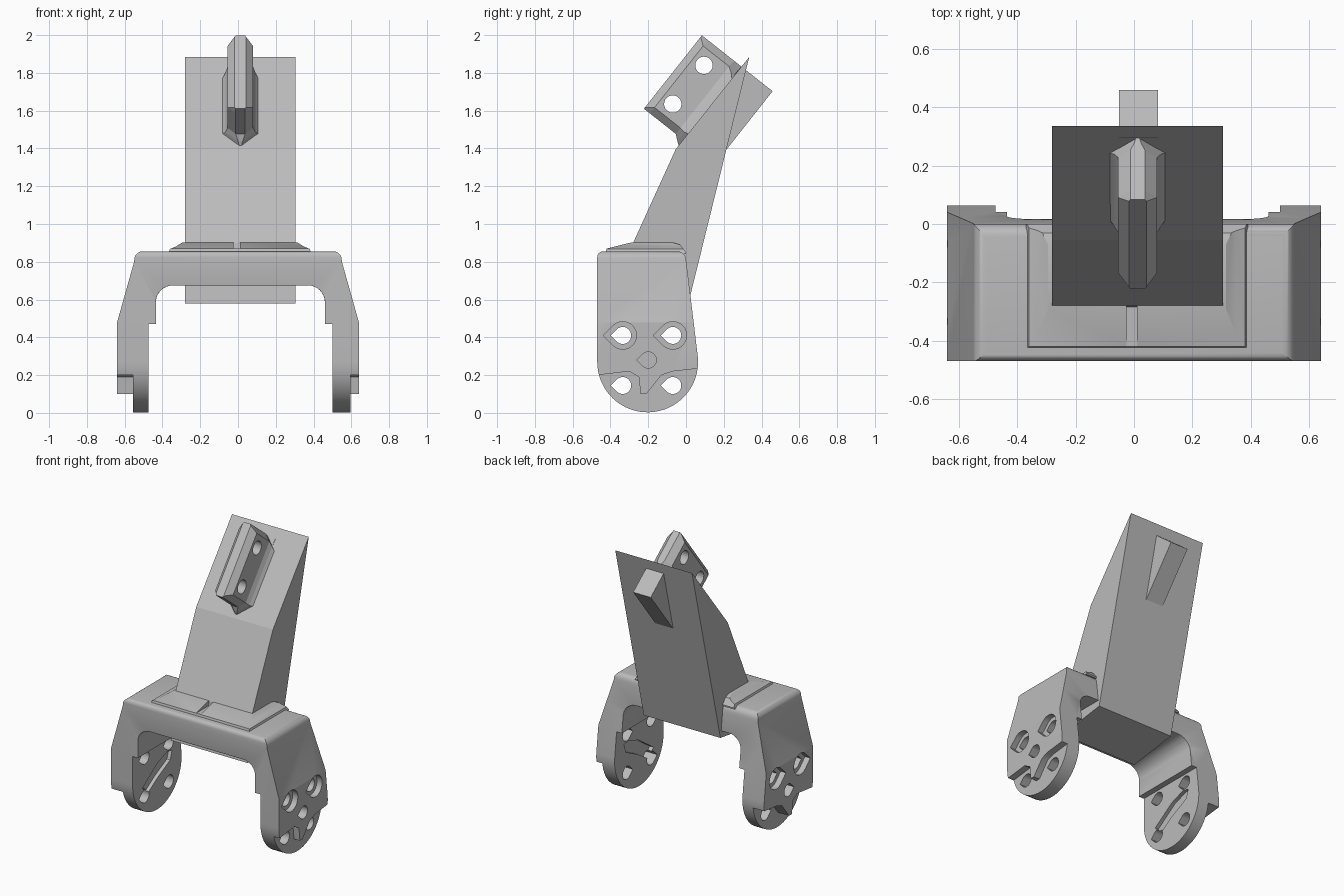
import bpy, bmesh, math
from mathutils import Vector

cube = bpy.data.objects.get("Cube")
if cube:
    bpy.data.objects.remove(cube, do_unlink=True)

grey = bpy.data.materials.new("plain_grey")
grey.use_nodes = True
grey.diffuse_color = (0.5, 0.5, 0.5, 1)
grey.node_tree.nodes["Principled BSDF"].inputs["Base Color"].default_value = (0.5, 0.5, 0.5, 1)

MID = 0.0125  # shared centre line of the slab, lug and fork opening


def loft(name, loops):
    """Closed solid through matching rings of 3D points."""
    bm = bmesh.new()
    rings = [[bm.verts.new(p) for p in ring] for ring in loops]
    n = len(rings[0])
    for a, b in zip(rings, rings[1:]):
        for i in range(n):
            j = (i + 1) % n
            bm.faces.new((a[i], a[j], b[j], b[i]))
    bm.faces.new(rings[0][::-1])
    bm.faces.new(rings[-1])
    bmesh.ops.recalc_face_normals(bm, faces=bm.faces)
    mesh = bpy.data.meshes.new(name)
    bm.to_mesh(mesh)
    bm.free()
    mesh.materials.append(grey)
    ob = bpy.data.objects.new(name, mesh)
    bpy.context.collection.objects.link(ob)
    return ob


def prism_x(name, pts, x0, x1):
    return loft(name, [[(x, y, z) for y, z in pts] for x in (x0, x1)])


def prism_y(name, pts, y0, y1):
    return loft(name, [[(x, y, z) for x, z in pts] for y in (y0, y1)])


def boolean(ob, cutter, op="DIFFERENCE"):
    mod = ob.modifiers.new("cut", "BOOLEAN")
    mod.operation, mod.object, mod.solver = op, cutter, "EXACT"
    deps = bpy.context.evaluated_depsgraph_get()
    mesh = bpy.data.meshes.new_from_object(ob.evaluated_get(deps))
    ob.modifiers.clear()
    ob.data = mesh
    bpy.data.objects.remove(cutter, do_unlink=True)


def arc(cx, cy, r, a0, a1, n):
    return [(cx + r * math.cos(math.radians(a0 + (a1 - a0) * i / n)),
             cy + r * math.sin(math.radians(a0 + (a1 - a0) * i / n))) for i in range(n + 1)]


def teardrop(y, z, r):
    return [(y - 1.42 * r, z)] + arc(y, z, r, -135, 135, 20)


def smooth(ob, angle=35):
    bpy.ops.object.select_all(action="DESELECT")
    ob.select_set(True)
    bpy.context.view_layer.objects.active = ob
    bpy.ops.object.shade_smooth_by_angle(angle=math.radians(angle))


# Fork: arch outline crossed with the side outline
half_out = [(0.64, -0.05), (0.64, 0.48), (0.55, 0.80)] + arc(0.505, 0.81, 0.045, 15, 90, 5)
half_in = arc(0.3575, 0.585, 0.09, 90, 0, 8) + [(0.4475, 0.47), (0.4875, 0.47), (0.4875, -0.05)]
outline = (half_out + [(-x, z) for x, z in reversed(half_out)]
           + [(MID - x, z) for x, z in reversed(half_in)]
           + [(MID + x, z) for x, z in half_in])
fork = prism_y("fork", outline, -0.6, 0.2)
side = (arc(-0.203, 0.27, 0.267, 180, 365, 32)
        + [(0.02, 0.65)] + arc(-0.045, 0.81, 0.045, 8, 90, 5)
        + arc(-0.44, 0.825, 0.03, 90, 180, 4))
boolean(fork, prism_x("side_cutter", side, -1, 1), "INTERSECT")

# Soften the upper edges of the fork
bm = bmesh.new()
bm.from_mesh(fork.data)
bmesh.ops.remove_doubles(bm, verts=bm.verts, dist=0.0005)
edges = [e for e in bm.edges if all(0.5 < v.co.z < 0.78 for v in e.verts)
         and len(e.link_faces) == 2 and e.calc_face_angle() > 1.1]
bmesh.ops.bevel(bm, geom=edges, offset=0.022, segments=3, profile=0.5,
                affect="EDGES", clamp_overlap=True)
bm.to_mesh(fork.data)
bm.free()

# Stepped lower pads on the outside of both legs
step = [(-0.6, 0.19), (-0.47, 0.2), (-0.3, 0.22), (-0.25, 0.19), (-0.24, 0.1), (-0.21, 0.1),
        (-0.13, 0.2), (-0.07, 0.22), (0.2, 0.25), (0.2, -0.2), (-0.6, -0.2)]
for x0, x1 in ((0.595, 0.8), (-0.8, -0.555)):
    boolean(fork, prism_x("step_cutter", step, x0, x1))

# Bolt holes with recessed rims, and a blind centre hole
for y in (-0.335, -0.07):
    for z in (0.145, 0.41):
        boolean(fork, prism_x("hole_cutter", teardrop(y, z, 0.045), -1, 1))
    for x0, x1 in ((0.60, 0.8), (-0.8, -0.60)):
        boolean(fork, prism_x("rim_cutter", teardrop(y, 0.41, 0.073), x0, x1))
for x0, x1 in ((0.56, 0.8), (-0.8, -0.56)):
    boolean(fork, prism_x("pivot_cutter", teardrop(-0.2, 0.28, 0.043), x0, x1))

# Diagonal key slot on the inside of both legs
slot = [(-0.36, 0.21), (-0.31, 0.15), (-0.2, 0.22), (-0.06, 0.29), (-0.04, 0.35),
        (-0.09, 0.36), (-0.2, 0.32)]
for x0, x1 in ((0.4, 0.53), (-0.5, -0.4)):
    boolean(fork, prism_x("slot_cutter", slot, x0, x1))
smooth(fork)

# Raised saddle on the bridge, split by a narrow notch
rise = [(-0.37, 0.84), (-0.36, 0.868), (-0.33, 0.88), (-0.29, 0.905),
        (0.31, 0.905), (0.35, 0.88), (0.38, 0.868), (0.39, 0.84)]
saddle = prism_y("saddle", rise, -0.43, 0.02)
saddle_side = [(-0.43, 0.83), (-0.42, 0.87), (-0.29, 0.902), (-0.07, 0.902),
               (-0.03, 0.89), (0.0, 0.85), (0.0, 0.83)]
boolean(saddle, prism_x("saddle_cutter", saddle_side, -1, 1), "INTERSECT")
boolean(saddle, prism_y("notch_cutter", [(-0.025, 0.87), (0.01, 0.87), (0.01, 1), (-0.025, 1)],
                        -0.6, -0.2))
smooth(saddle, 30)

# Leaning slab
prism_x("slab", [(-0.33, 0.58), (-0.28, 0.9), (-0.055, 1.395), (0.335, 1.885), (0.025, 0.63)],
        -0.28, 0.305)

# Lug and spike share a frame lying on the slab's upper face
U = Vector((0, 0.62, 0.785)).normalized()
V = Vector((0, -0.785, 0.62)).normalized()
ORIGIN = Vector((MID, -0.055, 1.395))


def lug_ring(u0, u1, half, tip, cham, v):
    """Long octagon with chamfered ends, at height v over the slab."""
    pts = [(u0, -tip), (u0 + cham, -half), (u1 - cham, -half), (u1, -tip),
           (u1, tip), (u1 - cham, half), (u0 + cham, half), (u0, tip)]
    return [ORIGIN + U * u + V * v + Vector((w, 0, 0)) for u, w in pts]


lug = loft("lug", [lug_ring(0.02, 0.56, 0.1, 0.004, 0.09, -0.01),
                   lug_ring(0.04, 0.56, 0.08, 0.012, 0.06, 0.02),
                   lug_ring(0.065, 0.56, 0.067, 0.025, 0.04, 0.05),
                   lug_ring(0.065, 0.56, 0.067, 0.025, 0.04, 0.225),
                   lug_ring(0.065, 0.56, 0.03, 0.025, 0.01, 0.265)])
for y, z in ((0.095, 1.84), (-0.07, 1.635)):
    boolean(lug, prism_x("lug_hole_cutter", arc(y, z, 0.046, 0, 345, 23), -0.5, 0.5))

spike_side = [ORIGIN + U * u + V * v for u, v in
              ((0.17, -0.212), (0.56, -0.212), (0.56, 0.0), (0.17, 0.0))]
prism_x("spike", [(p.y, p.z) for p in spike_side], -0.052, 0.082)
